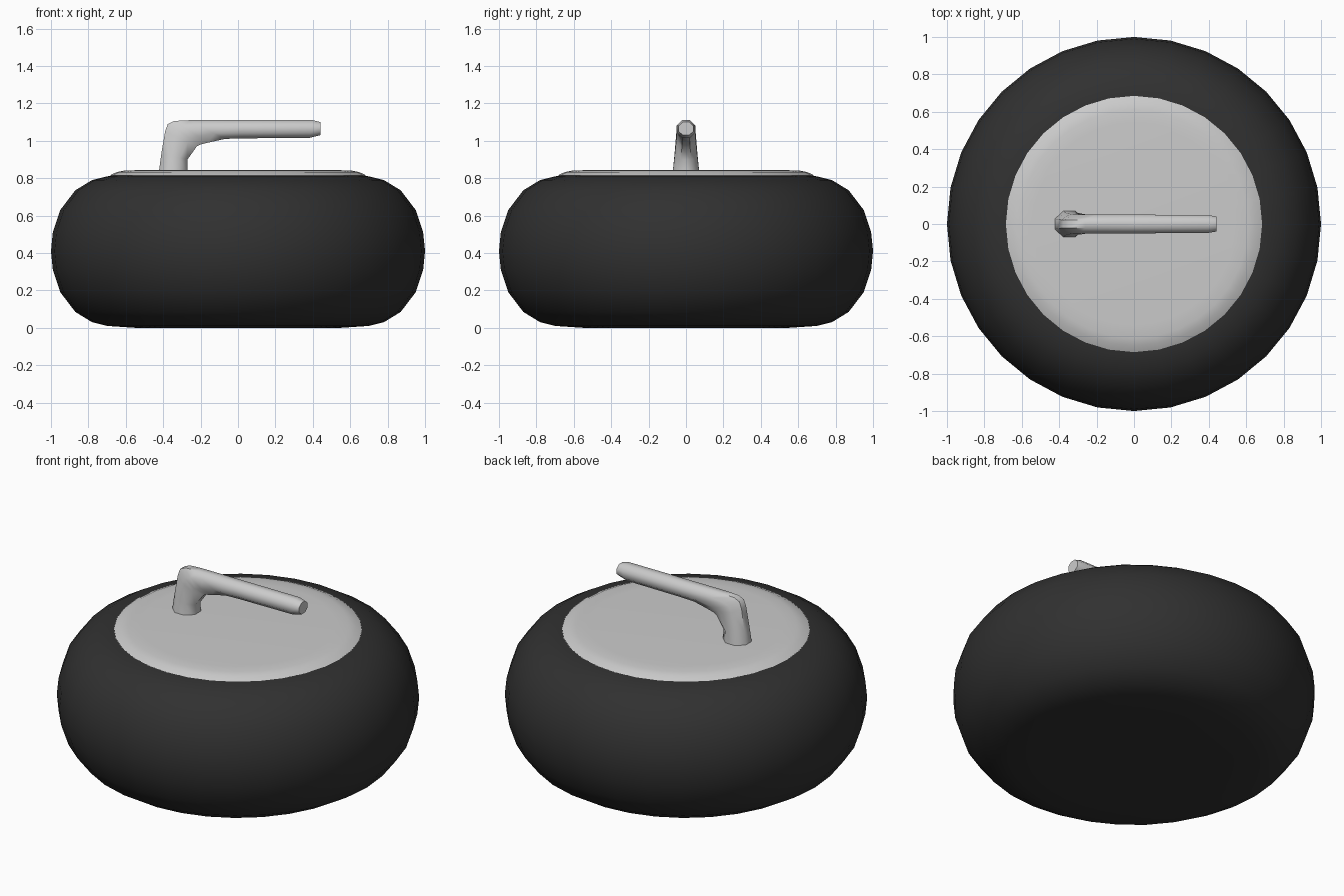
import bpy, bmesh, math

if "Cube" in bpy.data.objects:
    bpy.data.objects.remove(bpy.data.objects["Cube"])


def make_object(name, rings, smooth_angle=40):
    """Skin a list of equal-length vertex rings and cap both ends."""
    bm = bmesh.new()
    loops = [[bm.verts.new(p) for p in ring] for ring in rings]
    n = len(loops[0])
    for a, b in zip(loops, loops[1:]):
        for i in range(n):
            j = (i + 1) % n
            bm.faces.new((a[i], a[j], b[j], b[i]))
    bm.faces.new(loops[0][::-1])
    bm.faces.new(loops[-1])
    bmesh.ops.recalc_face_normals(bm, faces=bm.faces)
    mesh = bpy.data.meshes.new(name)
    bm.to_mesh(mesh)
    bm.free()
    obj = bpy.data.objects.new(name, mesh)
    bpy.context.collection.objects.link(obj)
    bpy.ops.object.select_all(action='DESELECT')
    obj.select_set(True)
    bpy.context.view_layer.objects.active = obj
    bpy.ops.object.shade_smooth_by_angle(angle=math.radians(smooth_angle))
    return obj


def lathe(name, profile, sides=32):
    turns = [2 * math.pi * i / sides for i in range(sides)]
    return make_object(name, [[(r * math.cos(t), r * math.sin(t), z) for t in turns]
                              for r, z in profile])


# Stone: rounded profile, symmetric about its mid height
MID = 0.41
upper = [(1.0, 0.0), (0.99, 0.10), (0.95, 0.22), (0.87, 0.325),
         (0.78, 0.38), (0.70, 0.40), (0.55, 0.41)]
profile = [(r, MID - h) for r, h in reversed(upper)] + [(r, MID + h) for r, h in upper[1:]]
stone = lathe("stone", profile)
dark = bpy.data.materials.new("dark_stone")
dark.diffuse_color = (0.03, 0.03, 0.03, 1)
dark.use_nodes = True
dark.node_tree.nodes["Principled BSDF"].inputs["Base Color"].default_value = dark.diffuse_color
stone.data.materials.append(dark)

# Shallow bevelled disc on top
lathe("top_disc", [(0.64, 0.80), (0.685, 0.815), (0.65, 0.832), (0.61, 0.84), (0.54, 0.843)])

# Handle: octagonal sections given as outer x, z, inner x, z, half width
sections = [
    (-0.425, 0.82, -0.27, 0.82, 0.072),
    (-0.41, 0.93, -0.27, 0.90, 0.062),
    (-0.39, 1.05, -0.22, 0.97, 0.053),
    (-0.375, 1.09, -0.20, 0.98, 0.051),
    (-0.34, 1.106, -0.16, 0.99, 0.05),
    (-0.26, 1.11, -0.07, 1.01, 0.05),
    (0.00, 1.11, 0.02, 1.013, 0.05),
    (0.40, 1.11, 0.38, 1.015, 0.048),
    (0.44, 1.10, 0.44, 1.03, 0.04),
]
k = 1 / math.cos(math.pi / 8)
rings = []
for ox, oz, ix, iz, w in sections:
    ring = []
    for i in range(8):
        t = math.pi / 8 + i * math.pi / 4
        c, s = k * math.cos(t) / 2, k * math.sin(t)
        ring.append(((ox + ix) / 2 + (ox - ix) * c, w * s, (oz + iz) / 2 + (oz - iz) * c))
    rings.append(ring)
make_object("handle", rings, 50)
